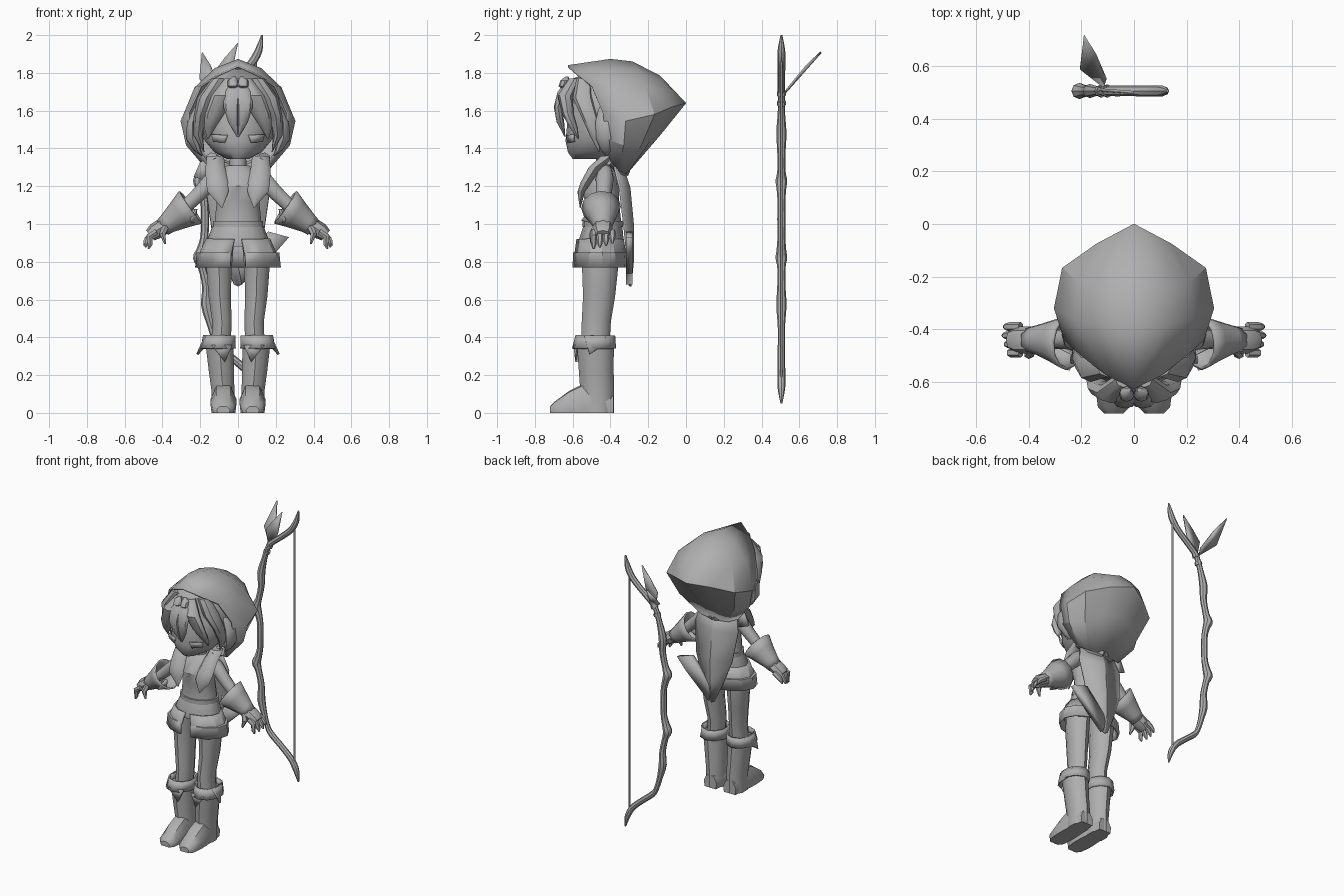
import bpy, bmesh, math
from mathutils import Vector

grey = bpy.data.materials.new("plain_grey")
grey.diffuse_color = (0.43, 0.43, 0.43, 1)


def finish(name, bm, mirror=False, thick=0, angle=40):
    """Turn a bmesh into a named object, optionally mirrored over x and thickened."""
    bmesh.ops.remove_doubles(bm, verts=bm.verts, dist=0.0005)
    bmesh.ops.recalc_face_normals(bm, faces=bm.faces)
    me = bpy.data.meshes.new(name)
    bm.to_mesh(me)
    bm.free()
    me.materials.append(grey)
    me.shade_smooth()
    me.set_sharp_from_angle(angle=math.radians(angle))
    ob = bpy.data.objects.new(name, me)
    bpy.context.collection.objects.link(ob)
    if mirror:
        m = ob.modifiers.new("mirror", 'MIRROR')
        m.merge_threshold = 0.001
    if thick:
        s = ob.modifiers.new("thickness", 'SOLIDIFY')
        s.thickness = thick
        s.offset = 0
    return ob


def skin(bm, rings, closed=True, caps=True):
    """Join successive point rings with quads."""
    vs = [[bm.verts.new(p) for p in r] for r in rings]
    n = len(vs[0])
    for a, b in zip(vs, vs[1:]):
        for i in range(n if closed else n - 1):
            j = (i + 1) % n
            bm.faces.new((a[i], a[j], b[j], b[i]))
    if caps:
        bm.faces.new(vs[0])
        bm.faces.new(vs[-1])


def column(name, rows, n=12, mirror=False, caps=True, thick=0, angle=40):
    """Stack of horizontal ellipses: x, y, z, radius x, radius y."""
    bm = bmesh.new()
    skin(bm, [[(x + rx * math.sin(t), y - ry * math.cos(t), z)
               for t in (2 * math.pi * i / n for i in range(n))]
              for x, y, z, rx, ry in rows], caps=caps)
    return finish(name, bm, mirror, thick, angle)


def smooth_path(rows, steps=3):
    """Catmull-Rom points through the rows."""
    out = []
    for k in range(len(rows) - 1):
        a, b, c, d = (rows[min(max(k + o, 0), len(rows) - 1)] for o in (-1, 0, 1, 2))
        for s in range(steps):
            t = s / steps
            out.append(tuple(.5 * (2 * q + (r - p) * t + (2 * p - 5 * q + 4 * r - w) * t * t
                                   + (3 * q - p - 3 * r + w) * t ** 3) for p, q, r, w in zip(a, b, c, d)))
    return out + [rows[-1]]


def tube(name, rows, n=8, mirror=False, caps=True, thick=0, flat=1.0):
    """Round section swept along a path: x, y, z, radius. flat scales the depth."""
    pts = [Vector(r[:3]) for r in rows]
    bm, rings = bmesh.new(), []
    for k, p in enumerate(pts):
        d = (pts[min(k + 1, len(pts) - 1)] - pts[max(k - 1, 0)]).normalized()
        side = (Vector((0, 1, 0)) - d * d.y).normalized()
        up = d.cross(side)
        rings.append([p + rows[k][3] * (side * math.cos(t) * flat + up * math.sin(t))
                      for t in (2 * math.pi * i / n for i in range(n))])
    skin(bm, rings, caps=caps)
    return finish(name, bm, mirror, thick)


def plate(name, pts, thick=0.01, mirror=False):
    """Thin polygon fanned from its first point."""
    bm = bmesh.new()
    vs = [bm.verts.new(p) for p in pts]
    for i in range(1, len(vs) - 1):
        bm.faces.new((vs[0], vs[i], vs[i + 1]))
    return finish(name, bm, mirror, thick)


# --- Hood: half arcs from the face opening to the pointed back ---
hood = [
    [(0, -.625, 1.835), (.1, -.575, 1.79), (.195, -.5, 1.73), (.26, -.44, 1.59), (.26, -.42, 1.45), (.17, -.4, 1.34)],
    [(0, -.40, 1.868), (.12, -.38, 1.82), (.225, -.36, 1.72), (.298, -.32, 1.545), (.27, -.33, 1.42), (.16, -.36, 1.29)],
    [(0, -.285, 1.855), (.12, -.26, 1.81), (.21, -.22, 1.73), (.268, -.17, 1.58), (.215, -.24, 1.42), (.11, -.33, 1.27)],
    [(0, -.14, 1.78), (.07, -.12, 1.75), (.12, -.1, 1.7), (.14, -.08, 1.62), (.11, -.18, 1.46), (.05, -.32, 1.265)],
    [(0, -.005, 1.64)] * 4 + [(0, -.14, 1.475), (0, -.32, 1.265)]]
bm = bmesh.new()
skin(bm, hood, closed=False, caps=False)
bmesh.ops.dissolve_degenerate(bm, dist=0.0001, edges=bm.edges)
finish("hood", bm, True, 0.012, 30)

# --- Head, hair and face ---
column("head", [(0, -.5, 1.345, .06, .1), (0, -.475, 1.38, .125, .15), (0, -.45, 1.44, .175, .188),
                (0, -.43, 1.52, .2, .2), (0, -.42, 1.62, .2, .2), (0, -.41, 1.72, .16, .17),
                (0, -.4, 1.8, .05, .06)], 20)
column("hair_cap", [(0, -.38, 1.45, .2, .17), (0, -.4, 1.58, .225, .205), (0, -.41, 1.68, .205, .205),
                    (0, -.43, 1.77, .14, .17), (0, -.43, 1.82, .03, .04)], 16)
for name, rows in {
    "inner_bang": [(.04, -.59, 1.77, .03, .03), (.085, -.64, 1.68, .055, .04), (.125, -.625, 1.58, .05, .03),
                   (.15, -.595, 1.51, .03, .02), (.16, -.57, 1.45, .002, .002)],
    "outer_bang": [(.1, -.54, 1.77, .04, .04), (.165, -.545, 1.67, .05, .055), (.2, -.51, 1.57, .035, .045),
                   (.21, -.48, 1.47, .025, .03), (.18, -.46, 1.38, .002, .002)],
    "side_lock": [(.2, -.41, 1.62, .03, .05), (.24, -.42, 1.54, .03, .06), (.24, -.42, 1.45, .035, .055),
                  (.215, -.42, 1.39, .02, .03), (.19, -.42, 1.36, .003, .003)],
    "middle_bang": [(.01, -.6, 1.77, .02, .02), (.03, -.65, 1.7, .045, .03), (.035, -.678, 1.62, .042, .022),
                    (.025, -.665, 1.54, .028, .02), (.002, -.64, 1.46, .002, .002)],
    "hair_knot": [(.025, -.64, 1.71, .01, .01), (.028, -.65, 1.73, .028, .025), (.028, -.64, 1.76, .026, .025),
                  (.02, -.63, 1.78, .008, .008)],
}.items():
    column(name, rows, 8, True)
plate("eye", [(.055, -.632, 1.47), (.14, -.595, 1.475), (.13, -.592, 1.435), (.07, -.625, 1.43)], .008, True)

# --- Torso and clothes ---
column("neck", [(0, -.43, 1.24, .05, .05), (0, -.43, 1.36, .045, .045)], 10)
column("tunic", [(0, -.44, .97, .13, .1), (0, -.44, 1.03, .125, .095), (0, -.445, 1.12, .115, .09),
                 (0, -.455, 1.2, .125, .1), (0, -.44, 1.27, .115, .075), (0, -.43, 1.31, .06, .05)], 14)
column("belt", [(0, -.44, .985, .137, .107), (0, -.44, 1.015, .137, .107)], 14)
column("shorts_hips", [(0, -.45, .88, .165, .118), (0, -.45, .91, .165, .12), (0, -.44, .99, .135, .103)], 12)


def shorts_ring(z, rx, ry, gap):
    """Open ellipse with a gap at the front centre."""
    return [(rx * math.sin(t), -.455 - ry * math.cos(t), z)
            for t in (gap + (2 * math.pi - 2 * gap) * i / 12 for i in range(13))]


bm = bmesh.new()
skin(bm, [shorts_ring(.77, .222, .143, .18), shorts_ring(.845, .215, .14, .17),
          shorts_ring(.845, .2, .133, .17), shorts_ring(.92, .165, .12, .12)], False, False)
finish("shorts_skirt", bm, thick=.012, angle=25)

# --- Scarf ends on the chest, neck roll, cape and shoulder point ---
column("scarf_end", [(.12, -.4, 1.36, .045, .05), (.12, -.48, 1.3, .052, .035), (.11, -.53, 1.22, .06, .028),
                     (.105, -.555, 1.17, .055, .02), (.085, -.56, 1.085, .002, .002)], 8, True)
tube("scarf_roll", [(0, -.33, 1.28, .035), (.08, -.345, 1.3, .04), (.14, -.4, 1.345, .035), (.12, -.46, 1.33, .02)],
     8, True)
cape = [[(-.14, -.38, 1.31), (0, -.335, 1.3), (.14, -.38, 1.31)],
        [(-.17, -.35, 1.19), (0, -.3, 1.19), (.17, -.35, 1.19)],
        [(-.14, -.325, .98), (0, -.28, .98), (.14, -.325, .98)],
        [(-.08, -.31, .82), (0, -.28, .82), (.08, -.31, .82)],
        [(-.02, -.3, .68), (0, -.295, .67), (.02, -.3, .68)]]
bm = bmesh.new()
skin(bm, cape, False, False)
finish("cape", bm, thick=.012, angle=25)
plate("cape_tail", [(.02, -.3, .68), (.2, -.3, .85), (.27, -.3, .93), (.16, -.3, .96), (.0, -.3, .78)], .035)
plate("shoulder_point", [(-.16, -.38, 1.34), (-.2, -.38, 1.33), (-.235, -.38, 1.25), (-.15, -.38, 1.22)], .015)

# --- Arms, gloves and hands ---
tube("arm", [(.08, -.43, 1.28, .04), (.13, -.43, 1.24, .048), (.2, -.435, 1.165, .042), (.32, -.44, 1.05, .034)],
     10, True)
tube("glove_cuff", [(.25, -.45, 1.09, .1), (.3, -.445, 1.055, .078), (.37, -.44, 1.005, .05), (.4, -.44, .98, .042)],
     12, True, False, .012)
plate("cuff_point", [(.22, -.5, 1.08), (.25, -.555, 1.02), (.235, -.48, 1.0), (.3, -.46, 1.05)], .012, True)
tube("palm", [(.36, -.44, 1.01, .036), (.4, -.44, .985, .045), (.44, -.44, .96, .044), (.465, -.44, .94, .034)],
     8, True, flat=1.15)
for i, (dx, dz) in enumerate([(0, .01), (.004, -.002), (-.004, -.012), (-.02, -.02)]):
    y = -.39 - .033 * i
    tube(f"finger_{i + 1}", [(.43, y, .96, .018), (.468, y, .935, .018), (.485 + dx, y, .91 + dz, .014),
                             (.494 + dx, y, .888 + dz, .005)], 6, True)
tube("thumb", [(.385, -.475, .985, .02), (.4, -.495, .945, .018), (.385, -.5, .895, .006)], 6, True)

# --- Legs and boots ---
column("leg", [(.095, -.455, .88, .075, .1), (.1, -.455, .76, .07, .095), (.097, -.46, .62, .062, .085),
               (.085, -.475, .48, .054, .077), (.09, -.48, .36, .054, .075)], 10, True)
column("boot_shaft", [(.08, -.47, .0, .064, .088), (.08, -.47, .12, .064, .09), (.088, -.475, .22, .07, .092),
                      (.098, -.48, .37, .078, .098)], 10, True)
bm = bmesh.new()
skin(bm, [[(.077 + w * u, y, h * v) for u, v in
           ((-.9, 0), (-1, .5), (-.55, .95), (0, 1), (.55, .95), (1, .5), (.9, 0))]
          for y, w, h in ((-.72, .035, .035), (-.695, .06, .06), (-.62, .07, .115), (-.55, .068, .15),
                          (-.46, .06, .15), (-.385, .05, .09))])
finish("boot_foot", bm, True)
column("boot_cuff", [(.105, -.487, .34, .093, .112), (.1, -.48, .41, .085, .1)], 10, True, False, .01)
plate("boot_cuff_spike", [(.17, -.54, .41), (.215, -.51, .31), (.17, -.44, .36), (.17, -.42, .41)], .012, True)
plate("boot_cuff_flap", [(.03, -.575, .36), (.14, -.59, .36), (.07, -.58, .27)], .012, True)

# --- Bow: upper half path reflected about its middle height ---
half = [(-.175, 1.025, .022), (-.178, 1.12, .021), (-.195, 1.19, .026), (-.207, 1.23, .031), (-.19, 1.28, .022),
        (-.168, 1.38, .022), (-.168, 1.48, .027), (-.145, 1.58, .02), (-.12, 1.66, .018), (-.09, 1.71, .02),
        (0, 1.785, .02), (.07, 1.85, .021), (.11, 1.92, .02), (.128, 2.0, .005)]
limb = [(x, .505, 2.05 - z, r) for x, z, r in half[:0:-1]] + [(x, .505, z, r) for x, z, r in half]
tube("bow_limb", smooth_path(limb), 8)
tube("bow_string", [(.095, .505, .15, .007), (.095, .505, 1.9, .007)], 6)
for k, z in enumerate((1.64, 1.69)):
    tube(f"bow_binding_{k + 1}", [(-.128 + k * .022, .505, z - .01, .024), (-.12 + k * .022, .505, z + .01, .024)], 8)
plate("upright_feather", [(-.11, .505, 1.68), (-.13, .51, 1.8), (-.07, .505, 1.88), (0, .5, 1.96), (-.035, .5, 1.79)])
plate("rear_feather", [(-.115, .52, 1.69), (-.205, .59, 1.77), (-.19, .715, 1.91), (-.145, .64, 1.84),
                       (-.105, .55, 1.73)])
